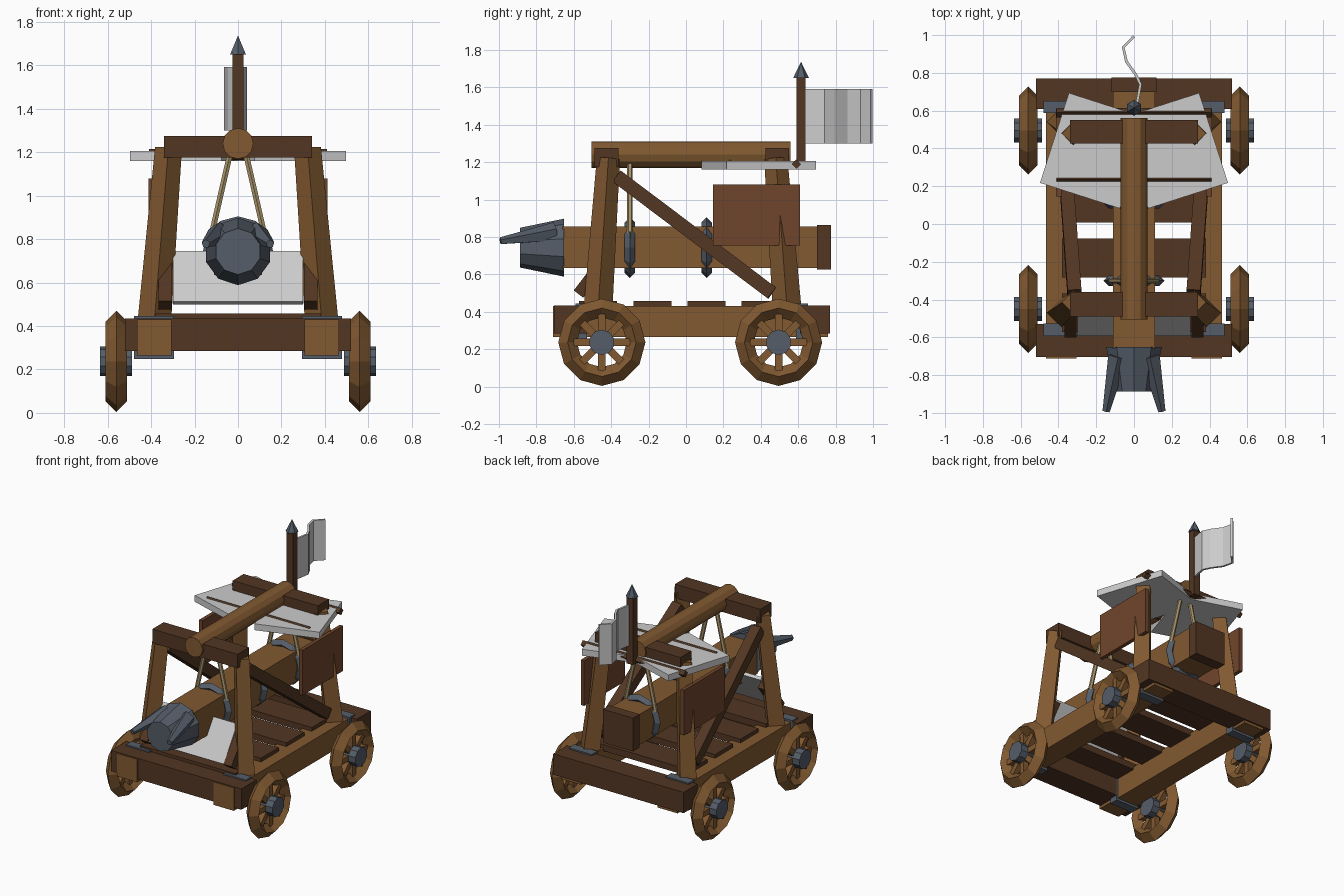
import bpy, bmesh, math
from mathutils import Vector, Matrix

if "Cube" in bpy.data.objects:
    bpy.data.objects.remove(bpy.data.objects["Cube"])


def material(name, rgb):
    m = bpy.data.materials.new(name)
    m.diffuse_color = (*rgb, 1)
    m.use_nodes = True
    m.node_tree.nodes["Principled BSDF"].inputs["Base Color"].default_value = m.diffuse_color
    return m


WOOD = material("light_wood", (0.22, 0.10, 0.03))
DARK = material("dark_wood", (0.085, 0.037, 0.016))
RED = material("red_wood", (0.16, 0.06, 0.025))
IRON = material("iron", (0.09, 0.11, 0.14))
ROPE = material("rope", (0.40, 0.30, 0.15))


def finish(name, bm, mat):
    bmesh.ops.recalc_face_normals(bm, faces=bm.faces)
    me = bpy.data.meshes.new(name)
    bm.to_mesh(me)
    bm.free()
    ob = bpy.data.objects.new(name, me)
    bpy.context.collection.objects.link(ob)
    if mat:
        me.materials.append(mat)
    return ob


def box(name, x, y, z, mat=None):
    """Box from (min, max) pairs."""
    bm = bmesh.new()
    size = [b - a for a, b in (x, y, z)]
    mid = [(a + b) / 2 for a, b in (x, y, z)]
    bmesh.ops.create_cube(bm, size=1, matrix=Matrix.Translation(mid) @ Matrix.Diagonal((*size, 1)))
    return finish(name, bm, mat)


def beam(name, p, q, r1, r2, sides, mat, roll=0):
    """Tapered bar with the given number of sides from p to q."""
    p, q = Vector(p), Vector(q)
    w = (q - p).normalized()
    ref = Vector((0, 1, 0)) if abs(w.x) > 0.8 else Vector((1, 0, 0))
    v = w.cross(ref).normalized()
    u = v.cross(w)
    m = Matrix((u, v, w)).transposed().to_4x4()
    bm = bmesh.new()
    bmesh.ops.create_cone(bm, cap_ends=True, segments=sides, radius1=r1, radius2=r2,
                          depth=(q - p).length,
                          matrix=Matrix.Translation((p + q) / 2) @ m @ Matrix.Rotation(roll, 4, 'Z'))
    return finish(name, bm, mat)


def ring(name, loc, rot, major, minor, mat):
    """Twelve sided ring with a diamond section."""
    bpy.ops.mesh.primitive_torus_add(location=loc, rotation=rot, major_segments=12, minor_segments=4,
                                     major_radius=major, minor_radius=minor)
    ob = bpy.context.object
    ob.name = name
    ob.data.materials.append(mat)
    for f in ob.data.polygons:
        f.use_smooth = False


def span(s, a, b):
    return tuple(sorted((s * a, s * b)))


Q = math.pi / 4

# Chassis: cross beams, planks
box("front_cross_beam", (-0.52, 0.52), (-0.705, -0.53), (0.285, 0.435), DARK)
box("rear_cross_beam", (-0.52, 0.52), (0.61, 0.77), (0.285, 0.435), DARK)
for y in (-0.47, -0.18, 0.11, 0.40):
    box("floor_plank", (-0.38, 0.38), (y - 0.102, y + 0.102), (0.41, 0.457), DARK)

for s in (-1, 1):
    # Side rails with iron bands
    box("side_rail", span(s, 0.305, 0.465), (-0.712, 0.76), (0.265, 0.43), WOOD)
    for y in (-0.56, 0.62):
        box("rail_band", span(s, 0.295, 0.478), (y - 0.032, y + 0.032), (0.248, 0.445), IRON)

    # Wheels
    for y in (-0.45, 0.495):
        c = Vector((s * 0.56, y, 0.237))
        ring("wheel_rim", c, (0, math.pi / 2, 0), 0.183, 0.05, WOOD)
        beam("wheel_hub", c - Vector((s * 0.072, 0, 0)), c + Vector((s * 0.075, 0, 0)), 0.068, 0.068, 10, IRON)
        for k in range(8):
            d = Vector((0, math.cos(k * Q), math.sin(k * Q)))
            beam("wheel_spoke", c + d * 0.05, c + d * 0.165, 0.028, 0.028, 4, WOOD, Q)

    # Leaning frame legs
    for t in (-1, 1):
        y0, y1 = (-0.47, -0.415) if t < 0 else (0.54, 0.48)
        beam("frame_leg", (s * 0.385, y0, 0.42), (s * 0.32, y1, 1.22), 0.077, 0.062, 4, WOOD)

    # Long diagonal braces
    beam("diagonal_brace", (s * 0.375, 0.46, 0.50), (s * 0.315, -0.37, 1.125), 0.052, 0.052, 4, DARK, Q)
    # Side posts of the sloping front plate
    beam("front_plate_post", (s * 0.335, -0.575, 0.495), (s * 0.335, -0.41, 0.71), 0.045, 0.045, 4, DARK, Q)

    # Side shields
    box("side_shield", span(s, 0.385, 0.412), (0.145, 0.61), (0.755, 1.08), RED)

    # Roof sheets, turned toward the middle
    roof = box("roof_sheet", (-0.222, 0.222), (-0.25, 0.25), (-0.023, 0.023))
    roof.location = (s * 0.21, 0.388, 1.183)
    roof.rotation_euler = (0, 0, s * math.radians(17.8))

    # Sling ropes
    for y in (-0.3, 0.52):
        beam("sling_rope", (s * 0.14, y, 0.74), (s * 0.035, y, 1.20), 0.015, 0.015, 6, ROPE)

    # Horns on the ram head
    beam("ram_horn", (s * 0.085, -0.70, 0.825), (s * 0.148, -0.992, 0.778), 0.055, 0.02, 5, IRON)

# Sloping front plate
beam_dir = Vector((0, 0.155, 0.235))
plate = box("front_plate", (-0.3, 0.3), (-0.012, 0.012), (-0.14, 0.14))
plate.location = (0, -0.505, 0.622)
plate.rotation_euler = (-math.atan2(beam_dir.y, beam_dir.z), 0, 0)

# Top beams and ridge pole
box("front_top_beam", (-0.34, 0.34), (-0.49, -0.36), (1.175, 1.275), DARK)
box("rear_top_beam", (-0.34, 0.34), (0.425, 0.55), (1.175, 1.275), DARK)
beam("ridge_pole", (0, -0.505, 1.24), (0, 0.56, 1.24), 0.071, 0.071, 12, WOOD)
for y in (0.235, 0.59):
    beam("roof_batten", (-0.41, y, 1.19), (0.41, y, 1.19), 0.025, 0.025, 4, DARK)

# Ram with head, end block and rings
box("ram_log", (-0.11, 0.11), (-0.66, 0.71), (0.635, 0.855), WOOD)
box("ram_end_block", (-0.12, 0.12), (0.70, 0.775), (0.625, 0.865), DARK)
beam("ram_head", (0, -0.652, 0.743), (0, -0.888, 0.743), 0.155, 0.106, 10, IRON)
for y in (-0.3, 0.11, 0.52):
    ring("ram_ring", (0, y, 0.743), (math.pi / 2, 0, 0), 0.134, 0.028, IRON)

# Flag pole, tip and waving flag
box("flag_pole", (-0.025, 0.025), (0.59, 0.64), (1.17, 1.66), DARK)
beam("flag_pole_tip", (0, 0.615, 1.65), (0, 0.615, 1.737), 0.042, 0.0, 6, IRON)
path = [(0.01, 0.62), (0.02, 0.66), (0.034, 0.74), (0.01, 0.79), (-0.04, 0.86), (-0.057, 0.935), (0, 0.993)]
bm = bmesh.new()
cols = [[bm.verts.new((x, y, z)) for z in (1.3, 1.592)] for x, y in path]
for a, b in zip(cols, cols[1:]):
    bm.faces.new((a[0], b[0], b[1], a[1]))
flag = finish("flag", bm, None)
thick = flag.modifiers.new("thickness", 'SOLIDIFY')
thick.thickness = 0.015
thick.offset = 0
